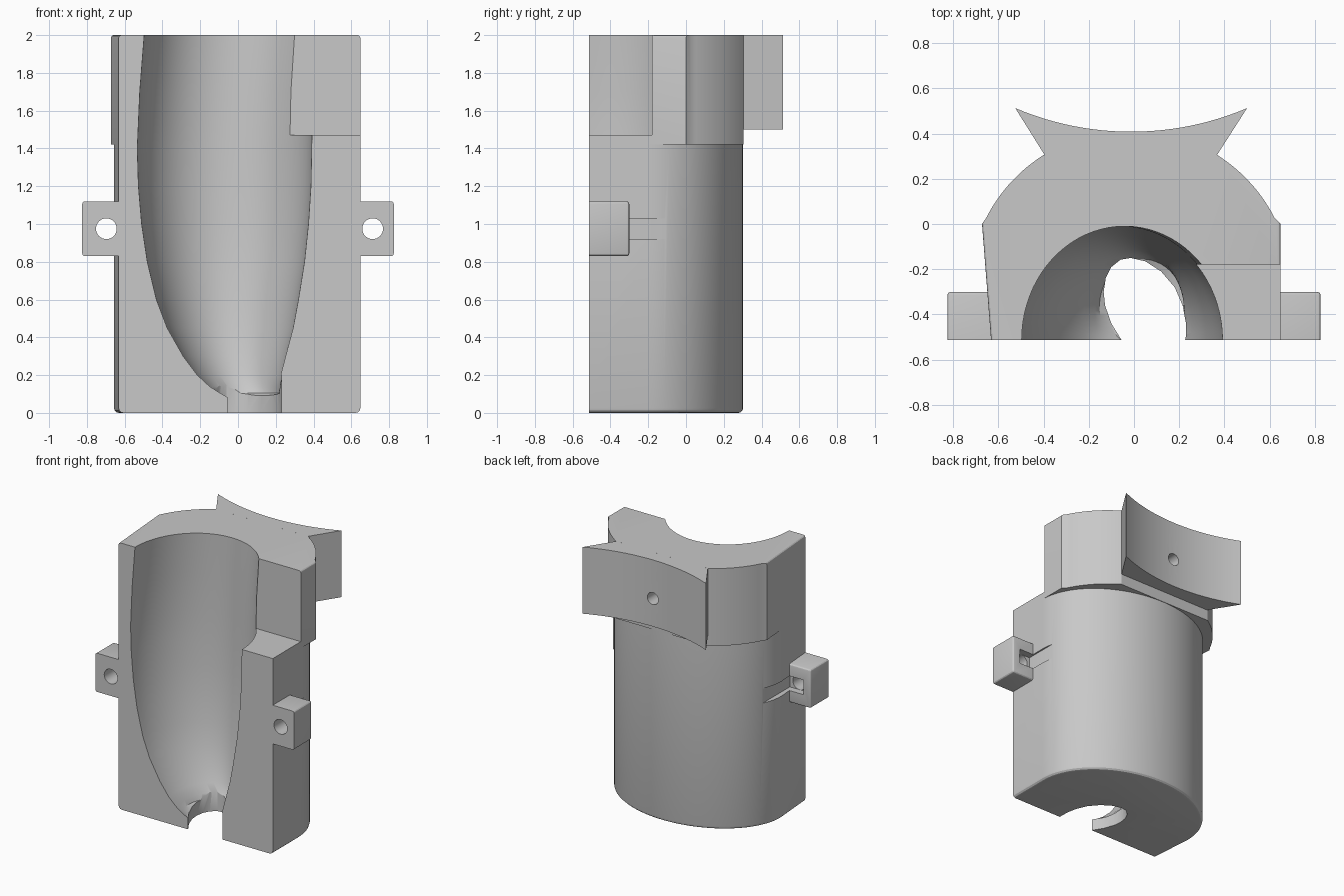
import bpy, bmesh, math
from math import sin, cos, pi

cube = bpy.data.objects.get("Cube")
if cube:
    bpy.data.objects.remove(cube, do_unlink=True)

grey = bpy.data.materials.new("plain grey")
grey.use_nodes = True
GREY = (0.58, 0.58, 0.58, 1)
grey.diffuse_color = GREY
grey.node_tree.nodes["Principled BSDF"].inputs["Base Color"].default_value = GREY

FRONT = -0.513


def loft(name, rings, bevel=0, pick=None):
    """Solid skinned through rings of equal point count, ends capped."""
    bm = bmesh.new()
    rows = [[bm.verts.new(p) for p in ring] for ring in rings]
    n = len(rows[0])
    for low, high in zip(rows, rows[1:]):
        for i in range(n):
            j = (i + 1) % n
            bm.faces.new((low[i], low[j], high[j], high[i]))
    bm.faces.new(rows[0][::-1])
    bm.faces.new(rows[-1])
    bmesh.ops.recalc_face_normals(bm, faces=bm.faces)
    if bevel:
        edges = [e for e in bm.edges if pick(*[v.co for v in e.verts])]
        bmesh.ops.bevel(bm, geom=edges, offset=bevel, segments=3, profile=0.5, affect='EDGES')
    mesh = bpy.data.meshes.new(name)
    bm.to_mesh(mesh)
    bm.free()
    mesh.materials.append(grey)
    ob = bpy.data.objects.new(name, mesh)
    bpy.context.collection.objects.link(ob)
    return ob


def prism(name, outline, z0, z1, **kw):
    return loft(name, [[(x, y, z) for x, y in outline] for z in (z0, z1)], **kw)


def box(name, x0, x1, y0, y1, z0, z1, **kw):
    return prism(name, [(x0, y0), (x1, y0), (x1, y1), (x0, y1)], z0, z1, **kw)


def rod(name, x, z, r, y0, y1, sides=32):
    """Cylinder running front to back."""
    ring = [(x + r * cos(2 * pi * i / sides), z + r * sin(2 * pi * i / sides)) for i in range(sides)]
    return loft(name, [[(px, y, pz) for px, pz in ring] for y in (y0, y1)])


def combine(target, other, operation):
    mod = target.modifiers.new("combine", 'BOOLEAN')
    mod.operation, mod.solver, mod.object = operation, 'EXACT', other
    bpy.context.view_layer.objects.active = target
    bpy.ops.object.modifier_apply(modifier=mod.name)
    bpy.data.objects.remove(other, do_unlink=True)


def arc(cx, cy, rx, ry, a0, a1, n):
    return [(cx + rx * cos(a0 + (a1 - a0) * i / n), cy + ry * sin(a0 + (a1 - a0) * i / n))
            for i in range(n + 1)]


# Lower shell: column with an elliptical back and a rounded bottom rim
body = prism("body", [(-0.632, FRONT)] + arc(-0.004, -0.2, 0.652, 0.502, pi, 0, 56) + [(0.648, FRONT)],
             0, 1.6, bevel=0.025,
             pick=lambda a, b: max(a.z, b.z) < 0.01 and max(a.y, b.y) > FRONT + 0.01)

# Wider collar with a flat back
a_side, a_back = math.atan2(0.295, 0.645), math.atan2(0.6, 0.378)
collar = prism("collar",
               [(-0.632, FRONT), (-0.672, 0)]
               + arc(-0.022, -0.295, 0.709, 0.709, pi - a_side, pi - a_back, 14)[1:]
               + arc(-0.01, -0.295, 0.709, 0.709, a_back, a_side, 14)[:-1]
               + [(0.648, 0), (0.648, FRONT)],
               1.42, 2, bevel=0.015,
               pick=lambda a, b: min(a.z, b.z) > 1.99 and max(a.y, b.y) < 0.01
               and abs(a.x - b.x) < 0.1)
combine(body, collar, 'UNION')

# Dovetail mount with a hollow back face
a_tip = math.asin(0.5125 / 1.31)
mount = prism("dovetail_mount",
              [(0.367, 0.305)]
              + arc(-0.0125, 1.718, 1.31, 1.31, -pi / 2 + a_tip, -pi / 2 - a_tip, 24)
              + [(-0.395, 0.305)], 1.5, 2)
combine(body, mount, 'UNION')

# Ears with rounded outer edges
for side in (-1, 1):
    x0, x1 = sorted((side * 0.60, side * 0.825))
    ear = box("ear", x0, x1, FRONT, -0.3, 0.83, 1.12, bevel=0.015,
              pick=lambda a, b: max(abs(a.x), abs(b.x)) > 0.8
              and max(a.y, b.y) > FRONT + 0.01)
    combine(body, ear, 'UNION')

# Cavity: height, left and right edge on the front, depth, widest point behind the front
rows = [(0.085, -0.06, 0.12, 0.32, 0.14), (0.105, -0.095, 0.165, 0.358, 0.15),
        (0.14, -0.15, 0.20, 0.378, 0.12), (0.20, -0.215, 0.226, 0.395, 0.09),
        (0.30, -0.29, 0.252, 0.42, 0.06), (0.45, -0.375, 0.292, 0.447, 0.03),
        (0.60, -0.432, 0.32, 0.466, 0), (0.80, -0.48, 0.352, 0.485, 0),
        (1.0, -0.51, 0.373, 0.495, 0), (1.2, -0.527, 0.386, 0.50, 0),
        (1.4, -0.533, 0.39, 0.503, 0), (1.7, -0.52, 0.395, 0.503, 0),
        (2.02, -0.495, 0.415, 0.503, 0)]
rings = []
for z, left, right, depth, back in rows:
    dip = math.asin(back / (depth - back))
    curve = arc((left + right) / 2, FRONT + back, (right - left) / 2 / cos(dip), depth - back,
                -dip, pi + dip, 40)
    rings.append([(x, y, z) for x, y in curve + [(left, -0.7), (right, -0.7)]])
combine(body, loft("cavity_cutter", rings), 'DIFFERENCE')

# Open throat through the floor
throat = [(-0.055, -0.7), (-0.055, FRONT), (-0.10, -0.44), (-0.128, -0.36), (-0.134, -0.30),
          (-0.125, -0.24), (-0.10, -0.19), (-0.06, -0.158), (-0.015, -0.15), (0.05, -0.165),
          (0.12, -0.21), (0.18, -0.28), (0.215, -0.36), (0.23, -0.44), (0.23, FRONT), (0.23, -0.7)]
combine(body, prism("throat_cutter", throat, -0.1, 0.2), 'DIFFERENCE')

# Front corner notch
combine(body, box("notch_cutter", 0.2, 0.8, -0.7, -0.18, 1.47, 2.1), 'DIFFERENCE')

# Bolt holes and tool grooves behind the ears
for side, floor in ((-1, 0.617), (1, 0.637)):
    x0, x1 = sorted((side * floor, side * 0.765))
    combine(body, box("groove_cutter", x0, x1, -0.35, 0.05, 0.92, 1.03), 'DIFFERENCE')
    combine(body, rod("bolt_cutter", side * 0.705 + 0.008, 0.975, 0.055, -0.7, -0.2), 'DIFFERENCE')

# Blind hole in the mount
combine(body, rod("mount_hole_cutter", -0.01, 1.71, 0.045, 0.2, 0.6), 'DIFFERENCE')

bpy.ops.object.select_all(action='DESELECT')
body.select_set(True)
bpy.context.view_layer.objects.active = body
bpy.ops.object.shade_smooth_by_angle(angle=math.radians(28))
